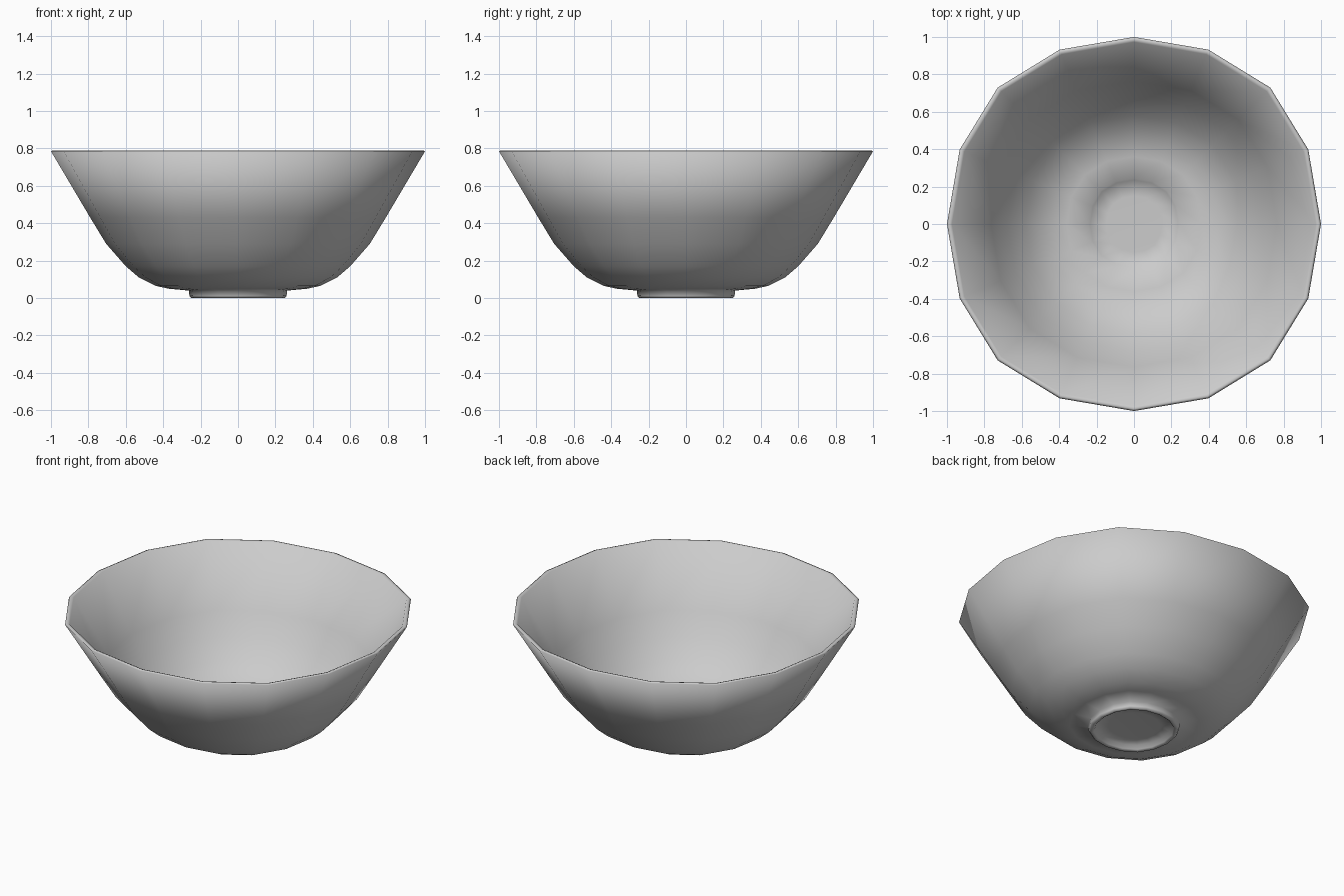
import bpy, bmesh

if "Cube" in bpy.data.objects:
    bpy.data.objects.remove(bpy.data.objects["Cube"])

# Slightly squared 16-sided plan outline: one quarter, repeated four times
quarter = [(1, 0), (0.932, 0.398), (0.729, 0.729), (0.398, 0.932)]
outline = []
for _ in range(4):
    outline += quarter
    quarter = [(-y, x) for x, y in quarter]


def lathe(name, profile):
    """Sweep (radius, z) points round the outline; both ends are closed with a cap."""
    bm = bmesh.new()
    rings = [[bm.verts.new((r * x, r * y, z)) for x, y in outline] for r, z in profile]
    n = len(outline)
    for a, b in zip(rings, rings[1:]):
        for i in range(n):
            j = (i + 1) % n
            bm.faces.new((a[i], a[j], b[j], b[i]))
    for ring in (rings[0], rings[-1]):
        bm.faces.new(ring)
    bmesh.ops.recalc_face_normals(bm, faces=bm.faces)
    for f in bm.faces:
        f.smooth = True
    mesh = bpy.data.meshes.new(name)
    bm.to_mesh(mesh)
    bm.free()
    obj = bpy.data.objects.new(name, mesh)
    bpy.context.collection.objects.link(obj)
    return obj


# Foot recess and foot ring, outer wall, rim, inner wall, shallow central well
lathe("bowl", [
    (0.15, 0.032), (0.215, 0.028), (0.228, 0.006), (0.238, 0.0), (0.252, 0.001), (0.26, 0.012),
    (0.263, 0.04), (0.37, 0.05), (0.44, 0.065), (0.53, 0.11), (0.60, 0.17), (0.705, 0.29),
    (0.79, 0.43), (1.0, 0.785),
    (0.988, 0.79), (0.973, 0.785),
    (0.765, 0.435), (0.68, 0.30), (0.58, 0.19), (0.51, 0.133), (0.43, 0.092),
    (0.36, 0.075), (0.245, 0.066), (0.235, 0.05), (0.15, 0.047)])
